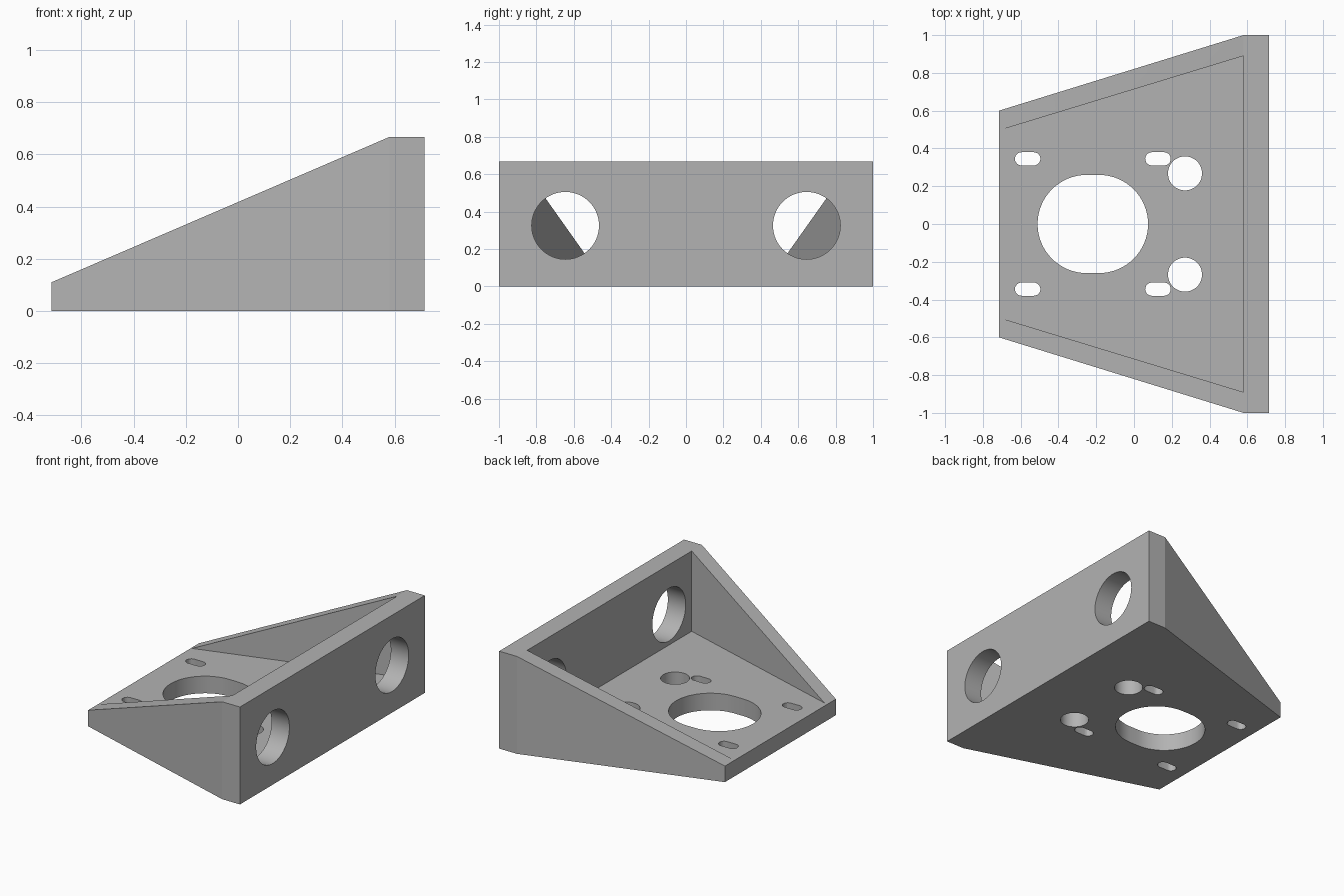
import bpy
import bmesh
import math
from mathutils import Matrix, Vector

if "Cube" in bpy.data.objects:
    bpy.data.objects.remove(bpy.data.objects["Cube"], do_unlink=True)

# Single plain grey
GREY = (0.45, 0.45, 0.45, 1)
mat = bpy.data.materials.new("grey plastic")
mat.use_nodes = True
mat.diffuse_color = GREY
mat.node_tree.nodes["Principled BSDF"].inputs["Base Color"].default_value = GREY


def prism(name, outline, low, high, turn=Matrix()):
    """Extrude a flat outline from low to high, then turn it into place."""
    bm = bmesh.new()
    bottom = [bm.verts.new((a, b, low)) for a, b in outline]
    top = [bm.verts.new((a, b, high)) for a, b in outline]
    bm.faces.new(bottom)
    bm.faces.new(top)
    n = len(outline)
    for i in range(n):
        j = (i + 1) % n
        bm.faces.new((bottom[i], bottom[j], top[j], top[i]))
    bm.transform(turn)
    bmesh.ops.recalc_face_normals(bm, faces=bm.faces)
    mesh = bpy.data.meshes.new(name)
    bm.to_mesh(mesh)
    bm.free()
    mesh.materials.append(mat)
    obj = bpy.data.objects.new(name, mesh)
    bpy.context.collection.objects.link(obj)
    return obj


def slot(cx, cy, radius, shift=0.0, steps=32):
    """Circle outline stretched along the first axis by shift each way."""
    points = []
    for side in (1, -1):
        for i in range(steps + (1 if shift else 0)):
            a = math.pi * (i / steps - 0.5) + (0 if side > 0 else math.pi)
            points.append((cx + side * shift + radius * math.cos(a),
                           cy + radius * math.sin(a)))
    return points


def mirrored(half):
    return half + [(x, -y) for x, y in reversed(half)]


BACK, WALL, FRONT = -0.715, 0.58, 0.715
FLOOR, HEIGHT = 0.117, 0.667
LIP = 0.11
SLOPE = (HEIGHT - LIP) / (WALL - BACK)

# Tapered block
bracket = prism("motor_bracket",
                mirrored([(BACK, 0.6), (WALL, 1.0), (FRONT, 1.0)]), 0, HEIGHT)

# Open pocket between the two side walls and the upright plate
flare = (0.89 - 0.5) / (WALL + 0.7)
reach = BACK - 0.2
cutters = [prism("pocket_cutter",
                 mirrored([(reach, 0.5 + flare * (reach + 0.7)), (WALL, 0.89)]),
                 FLOOR, 1.0)]

# Sloping cut over the side walls, profile in x and z
to_xz = Matrix.Rotation(math.pi / 2, 4, "X")
start = BACK - 0.2
cutters.append(prism("slope_cutter",
                     [(start, LIP - 0.2 * SLOPE), (WALL, HEIGHT),
                      (WALL + 0.2, HEIGHT + 0.2 * SLOPE), (start, 1.2)],
                     -1.5, 1.5, to_xz))

# Motor opening, mounting slots and floor holes
MOTOR_X, SHIFT = -0.218, 0.0325
floor_cuts = [slot(MOTOR_X, 0, 0.26, SHIFT)]
for side in (1, -1):
    floor_cuts += [slot(MOTOR_X + d, side * 0.345, 0.035, SHIFT, 12)
                   for d in (-0.345, 0.345)]
    floor_cuts.append(slot(0.27, side * 0.268, 0.09))
cutters += [prism("floor_hole_cutter", o, -0.1, 0.3) for o in floor_cuts]

# Round holes through the upright plate
to_yz = Matrix(((0, 0, 1, 0), (1, 0, 0, 0), (0, 1, 0, 0), (0, 0, 0, 1)))
cutters += [prism("plate_hole_cutter", slot(side * 0.645, 0.325, 0.18),
                  0.5, 0.9, to_yz) for side in (1, -1)]

# Apply all cuts, then drop the cutters
bpy.context.view_layer.objects.active = bracket
bracket.select_set(True)
for cutter in cutters:
    cutter.hide_render = True
    mod = bracket.modifiers.new("cut", "BOOLEAN")
    mod.operation = "DIFFERENCE"
    mod.solver = "EXACT"
    mod.object = cutter
    bpy.ops.object.modifier_apply(modifier=mod.name)
for cutter in cutters:
    bpy.data.objects.remove(cutter, do_unlink=True)

bpy.ops.object.shade_smooth_by_angle(angle=math.radians(15))
